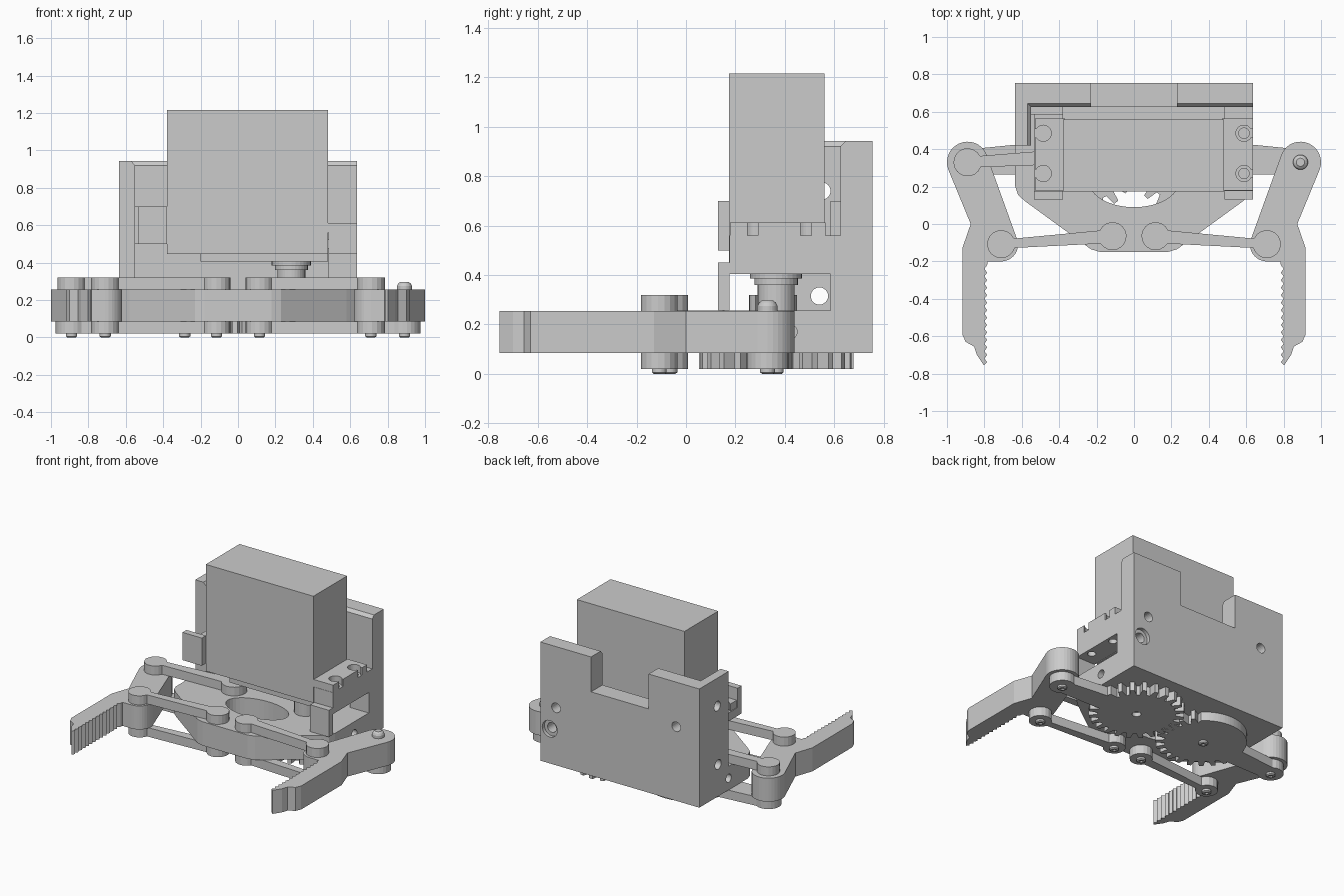
import bpy, bmesh
from math import sin, cos, pi, asin, atan2, radians, hypot

if "Cube" in bpy.data.objects:
    bpy.data.objects.remove(bpy.data.objects["Cube"])


def loft(name, rings):
    """Closed solid through stacked rings: [(outline, z), ...]."""
    bm = bmesh.new()
    vs = [[bm.verts.new((x, y, z)) for x, y in pts] for pts, z in rings]
    n = len(vs[0])
    bm.faces.new(vs[0])
    bm.faces.new(vs[-1])
    for a, b in zip(vs, vs[1:]):
        for i in range(n):
            bm.faces.new((a[i], a[(i + 1) % n], b[(i + 1) % n], b[i]))
    bmesh.ops.recalc_face_normals(bm, faces=bm.faces)
    me = bpy.data.meshes.new(name)
    bm.to_mesh(me)
    bm.free()
    ob = bpy.data.objects.new(name, me)
    bpy.context.collection.objects.link(ob)
    return ob


def prism(name, pts, z0, z1):
    return loft(name, [(pts, z0), (pts, z1)])


def box(name, x0, x1, y0, y1, z0, z1):
    return prism(name, [(x0, y0), (x1, y0), (x1, y1), (x0, y1)], z0, z1)


def arc(cx, cy, r, a0, a1, n=16):
    return [(cx + r * cos(a0 + (a1 - a0) * i / n), cy + r * sin(a0 + (a1 - a0) * i / n))
            for i in range(n + 1)]


def circle(cx, cy, r, n=28):
    return arc(cx, cy, r, 0, 2 * pi * (n - 1) / n, n - 1)


def rod(axis, p, r, length):
    """Cylinder cutter centred on p along x or y."""
    ob = prism("cutter", circle(0, 0, r, 24), -length / 2, length / 2)
    ob.rotation_euler = (0, pi / 2, 0) if axis == 'x' else (pi / 2, 0, 0)
    ob.location = p
    return ob


def cut(ob, cutters):
    for c in cutters:
        m = ob.modifiers.new("cut", 'BOOLEAN')
        m.operation, m.solver, m.object = 'DIFFERENCE', 'EXACT', c
        c.hide_render = True
    bpy.context.view_layer.update()
    me = bpy.data.meshes.new_from_object(ob.evaluated_get(bpy.context.evaluated_depsgraph_get()))
    ob.modifiers.clear()
    ob.data = me
    for c in cutters:
        bpy.data.objects.remove(c)


def link(name, a, b, ra, rb, wa, wb, z0, z1, hole=0.0):
    """Bar from a to b with round ends ra, rb and half-widths wa, wb."""
    L, t = hypot(b[0] - a[0], b[1] - a[1]), atan2(b[1] - a[1], b[0] - a[0])
    qa, qb = asin(wa / ra), asin(wb / rb)
    pts = arc(0, 0, ra, qa, 2 * pi - qa) + arc(L, 0, rb, pi + qb, 3 * pi - qb)
    pts = [(a[0] + x * cos(t) - y * sin(t), a[1] + x * sin(t) + y * cos(t)) for x, y in pts]
    return prism(name, pts, z0, z1)


def bolt(name, x, y):
    ob = loft(name, [(circle(x, y, r), z) for r, z in ((.022, 0), (.03, .006), (.03, .025))])
    cut(ob, [prism("cutter", circle(x, y, .013, 6), -.01, .012)])


# Base plate with an oval opening and side screw holes
half = [(.18, -.15), (.23, -.135), (.58, .12), (.62, .155), (.635, .20), (.635, .755)]
base = prism("base_plate", half + [(-x, y) for x, y in reversed(half)], .085, .257)
oval = [(.235 * x, .22 + .13 * y) for x, y in circle(0, 0, 1, 40)]
cut(base, [prism("cutter", oval, 0, .4)] +
    [rod('x', (s * .6, .42, .17), .03, .2) for s in (-1, 1)])

# Back and side wall in one L shape, chamfered along the inner top edge
def ell(d):
    return [(-.635, .42), (-.635, .755), (.635, .755), (.635, .625 + d),
            (-.55 - d, .625 + d), (-.55 - d, .42)]

wall = loft("back_and_side_wall", [(ell(0), .257), (ell(0), .92), (ell(.02), .942)])
cut(wall, [box("cutter", -.23, .23, .5, .9, .69, 1.1),
           rod('y', (.51, .7, .50), .035, .3), rod('y', (.56, .7, .335), .035, .3),
           rod('y', (.56, .76, .335), .06, .06), rod('y', (-.45, .7, .62), .035, .3),
           rod('x', (-.6, .55, .74), .035, .3), rod('x', (-.6, .54, .315), .035, .3)])

# Motor: case, lower cover, output shaft
box("motor_case", -.38, .48, .175, .56, .445, 1.215)
box("motor_lower_cover", -.2, .48, .19, .545, .405, .445)
loft("motor_shaft", [(circle(.285, .365, r), z) for r, z in
                     ((.075, .05), (.075, .36), (.088, .36), (.088, .385), (.105, .385), (.105, .41))])

# Motor mounting ears with slotted screw holes, and their holders
for name, x0, x1, hx, edge in (("left", -.53, -.37, -.485, -.6), ("right", .47, .635, .588, .7)):
    ear = box(name + "_motor_ear", x0, x1, .178, .565, .56, .613)
    cs = []
    for y in (.27, .485):
        cs.append(prism("cutter", circle(hx, y, .043), .5, .7))
        cs.append(box("cutter", min(hx, edge), max(hx, edge), y - .022, y + .022, .49, .71))
    cut(ear, cs)
block = box("right_mount_block", .485, .635, .176, .59, .405, .56)
cut(block, [prism("cutter", circle(.588, y, .028), .3, .7) for y in (.27, .485)])
box("right_mount_front_post", .485, .635, .13, .176, .257, .45)
box("right_mount_back_post", .485, .635, .585, .626, .257, .56)
box("left_mount_front_post", -.535, -.38, .13, .176, .50, .70)
box("left_mount_back_post", -.55, -.38, .585, .626, .50, .70)
box("left_mount_block", -.535, -.38, .176, .59, .50, .56)


# Gears, one of them with a plain sector
def gear(name, cx, cy, phase, plain=None, n=24):
    pts = []
    for i in range(n):
        for f, r in ((-.34, .255), (-.17, .313), (.17, .313), (.34, .255)):
            a = 2 * pi * (i + f) / n + phase
            if plain and plain[0] < a % (2 * pi) < plain[1]:
                r = .285
            pts.append((cx + r * cos(a), cy + r * sin(a)))
    ob = prism(name, pts, .02, .085)
    cut(ob, [prism("cutter", circle(cx, cy, .03), -.1, .05)])


gear("right_gear", .285, .365, 0)
gear("left_gear", -.285, .365, pi / 24, (radians(45), radians(190)))

# Mirrored fingers, arms, links and bolts
for s, side in ((-1, "left"), (1, "right")):
    finger = arc(.89, .33, .11, radians(-22), radians(155))
    finger += arc(.71, -.11, .09, radians(155), radians(270), 10)
    finger.append((.783, -.20))
    for i in range(13):
        y = -.22 - .04 * i
        finger += [(.785, y), (.80, y - .02)]
    finger += [(.785, -.738), (.803, -.755), (.84, -.70), (.855, -.655), (.90, -.63),
               (.918, -.59), (.918, -.13), (.873, 0)]
    prism(side + "_finger", [(s * x, y) for x, y in finger], .085, .255)

    tip, inner, pivot = (s * .71, -.108), (s * .115, -.065), (s * .89, .33)
    for level, z0, z1 in (("lower", .02, .085), ("upper", .255, .32)):
        link(f"{side}_{level}_link", tip, inner, .075, .075, .025, .035, z0, z1)
    link(side + "_gear_arm", pivot, (s * .45, .355), .085, .10, .07, .085, .02, .085)
    for i, p in enumerate((tip, inner, pivot)):
        bolt(f"{side}_bolt_{i + 1}", *p)

bolt("left_gear_bolt", -.285, .365)
prism("left_gear_axle", circle(-.285, .365, .03), .03, .26)

# Upper lever on the left, round-headed pin on the right
link("left_upper_lever", (-.89, .33), (-.285, .365), .075, .085, .03, .04, .255, .32)
loft("right_pivot_pin", [(circle(.89, .33, r), z) for r, z in
                         ((.04, .24), (.04, .275), (.034, .288), (.022, .297))])
